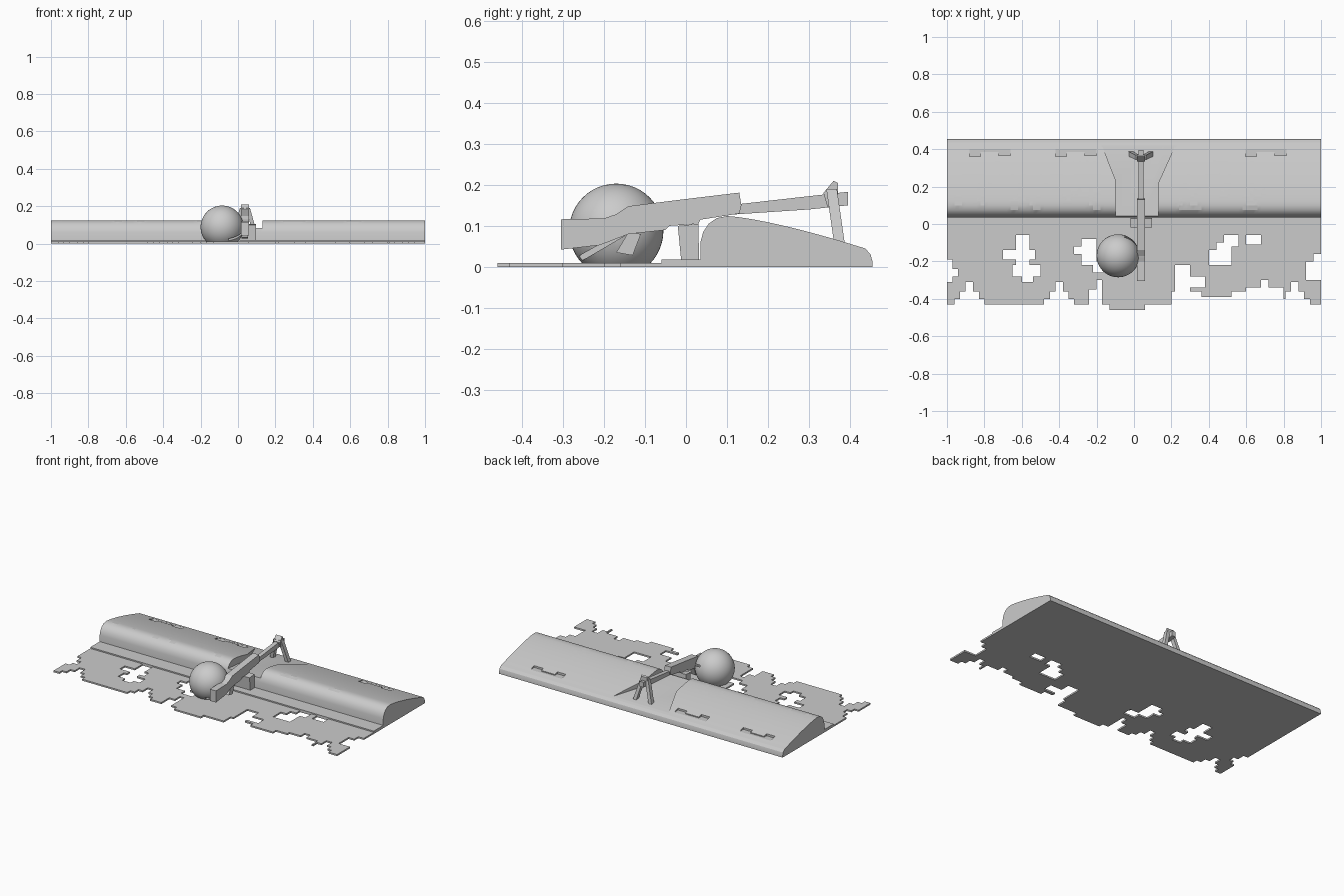
import bpy, bmesh, math, random
from mathutils import Vector

random.seed(4)
old = bpy.data.objects.get("Cube")
if old:
    bpy.data.objects.remove(old, do_unlink=True)

grey = bpy.data.materials.new("plain grey")
grey.use_nodes = True
grey.diffuse_color = (0.6, 0.6, 0.6, 1)
grey.node_tree.nodes["Principled BSDF"].inputs["Base Color"].default_value = (0.6, 0.6, 0.6, 1)


def finish(bm, name):
    bmesh.ops.recalc_face_normals(bm, faces=bm.faces)
    mesh = bpy.data.meshes.new(name)
    bm.to_mesh(mesh)
    bm.free()
    mesh.materials.append(grey)
    ob = bpy.data.objects.new(name, mesh)
    bpy.context.collection.objects.link(ob)
    return ob


def prism(name, points, offset):
    """Closed solid: a flat outline pushed along an offset."""
    bm = bmesh.new()
    face = bm.faces.new([bm.verts.new(p) for p in points])
    new = bmesh.ops.extrude_face_region(bm, geom=[face])["geom"]
    bmesh.ops.translate(bm, vec=offset, verts=[v for v in new if isinstance(v, bmesh.types.BMVert)])
    return finish(bm, name)


def side_prism(name, outline, x0, x1):
    return prism(name, [(x0, y, z) for y, z in outline], (x1 - x0, 0, 0))


def box(name, x0, x1, y0, y1, z0, z1):
    return side_prism(name, [(y0, z0), (y1, z0), (y1, z1), (y0, z1)], x0, x1)


def strut(name, start, end, wide, deep):
    """Rectangular bar between two points, deep along y."""
    a, b = Vector(start), Vector(end)
    dx, dy = Vector((wide / 2, 0, 0)), Vector((0, deep / 2, 0))
    return prism(name, [a - dx - dy, a + dx - dy, a + dx + dy, a - dx + dy], b - a)


def cut(ob, cutter):
    mod = ob.modifiers.new("cut", "BOOLEAN")
    mod.operation, mod.solver, mod.object = "DIFFERENCE", "EXACT", cutter
    bpy.context.view_layer.objects.active = ob
    bpy.ops.object.modifier_apply(modifier=mod.name)
    bpy.data.objects.remove(cutter, do_unlink=True)


def smooth(ob, angle):
    bpy.ops.object.select_all(action="DESELECT")
    ob.select_set(True)
    bpy.context.view_layer.objects.active = ob
    bpy.ops.object.shade_smooth_by_angle(angle=math.radians(angle))


# Ragged ground sheet: square cells, minus rectangular bites (hundredths; y counted forward)
bites = [(-100, -97, 19, 31), (-100, -94, 24, 28), (92, 100, 20, 30), (96, 100, 16, 30),
         (-63, -56, 6, 28), (-70, -53, 14, 19), (-65, -50, 22, 28), (-60, -54, 28, 31),
         (-28, -20, 8, 22), (-32, -20, 12, 16), (-22, -14, 20, 26),
         (-24, -17, 35, 46), (-20, -17, 30, 46), (20, 36, 36, 46), (22, 30, 22, 36),
         (30, 38, 28, 34), (34, 52, 39, 46), (52, 60, 36, 46), (60, 80, 34, 46),
         (68, 72, 30, 34), (44, 52, 10, 22), (40, 50, 14, 22), (48, 56, 6, 12), (60, 68, 6, 11),
         (-100, -13, 43, 46), (6, 100, 43, 46)]
for c in (-88, -40, 86):
    bites += [(c - 8, c + 8, 40, 46), (c - 5, c + 5, 36, 46), (c - 2, c + 2, 31, 46)]


def solid(x, y):
    return not any(a < x < b and c < y < d for a, b, c, d in bites)


bm = bmesh.new()
for row in range(51):
    for col in range(200):
        x, y = col - 100, row - 5
        if solid(x + 0.5, y + 0.5):
            bm.faces.new([bm.verts.new(((x + i) / 100, -(y + j) / 100, 0))
                          for i, j in ((0, 0), (1, 0), (1, 1), (0, 1))])
bmesh.ops.remove_doubles(bm, verts=bm.verts, dist=0.001)
bmesh.ops.dissolve_limit(bm, angle_limit=0.01, verts=bm.verts, edges=bm.edges)
new = bmesh.ops.extrude_face_region(bm, geom=bm.faces[:])["geom"]
bmesh.ops.translate(bm, vec=(0, 0, 0.01), verts=[v for v in new if isinstance(v, bmesh.types.BMVert)])
finish(bm, "ground_sheet")
box("ground_step", -1, 1, -0.06, 0.05, 0, 0.018)

# Rounded bank: swept profile with sunken ragged patches
profile = [(0.035, 0), (0.035, 0.06), (0.042, 0.085), (0.055, 0.105), (0.075, 0.119), (0.1, 0.124)]
for i in range(1, 15):
    t = i / 14
    profile.append((0.1 + 0.32 * t, 0.124 - 0.074 * t ** 1.35))
profile += [(0.437, 0.045), (0.45, 0.03), (0.455, 0.012), (0.455, 0)]
COLS = 100
bm = bmesh.new()
rows = [[bm.verts.new((-1 + 2 * c / COLS, y, z)) for c in range(COLS + 1)] for y, z in profile]
cells = {}
for r in range(len(rows) - 1):
    for c in range(COLS):
        cells[r, c] = bm.faces.new([rows[r][c], rows[r][c + 1], rows[r + 1][c + 1], rows[r + 1][c]])
bm.faces.new([row[0] for row in rows])
bm.faces.new([row[-1] for row in rows])
for c in range(COLS):
    bm.faces.new([rows[-1][c], rows[-1][c + 1], rows[0][c + 1], rows[0][c]])
bmesh.ops.recalc_face_normals(bm, faces=bm.faces)
bm.normal_update()
chosen = set()
for patch in range(52):
    r, c = random.randint(4, 14), random.randint(2, COLS - 3)
    for step in range(9):
        if 4 <= r <= 15 and 1 < c < COLS - 2 and not 40 < c < 62:
            chosen.add((r, c))
        if random.random() < 0.6:
            c += random.choice((-1, 1))
        else:
            r += random.choice((-1, 1))
new = bmesh.ops.extrude_face_region(bm, geom=[cells[k] for k in sorted(chosen)])["geom"]
inward = {v: -v.normal.copy() for v in new if isinstance(v, bmesh.types.BMVert)}
bm.normal_update()
for v in inward:
    n = sum((f.normal for f in v.link_faces if f in new), Vector())
    v.co -= n.normalized() * 0.007
bank = finish(bm, "bank")

# Flared gap through the bank, with a sloping floor
plan = [(-0.1, 0), (0.13, 0), (0.13, 0.22), (0.225, 0.43), (-0.175, 0.43), (-0.1, 0.24)]
cut(bank, prism("gap_cutter", [(x, y, 0.088 - 0.09 * y) for x, y in plan], (0, 0, 0.2)))

# Stepped terraces at the rear of the bank
for x in (-0.88, -0.42, 0.595):
    terrace = [(0, 0.36), (0.06, 0.36), (0.06, 0.385), (0.155, 0.385), (0.155, 0.365),
               (0.22, 0.365), (0.22, 0.402), (0, 0.402)]
    cut(bank, prism("terrace_cutter", [(x + a, y, 0.055) for a, y in terrace], (0, 0, 0.1)))
smooth(bank, 25)

# Ball resting on the sheet, with a flat base and a slanting groove
bm = bmesh.new()
bmesh.ops.create_uvsphere(bm, u_segments=48, v_segments=24, radius=0.115)
bmesh.ops.translate(bm, vec=(-0.085, -0.17, 0.088), verts=bm.verts)
cutaway = bmesh.ops.bisect_plane(bm, geom=bm.verts[:] + bm.edges[:] + bm.faces[:],
                                 plane_co=(0, 0, 0.005), plane_no=(0, 0, -1), clear_outer=True)
bmesh.ops.contextual_create(bm, geom=[e for e in cutaway["geom_cut"] if isinstance(e, bmesh.types.BMEdge)])
ball = finish(bm, "ball")
cut(ball, side_prism("groove_cutter", [(-0.3, -0.012), (-0.04, 0.14), (-0.04, 0.152), (-0.3, 0.004)],
                     -0.05, 0.1))
smooth(ball, 30)

# Long arm: rear block, body, thin forward bar and grip
side_prism("arm_rear", [(-0.305, 0.042), (-0.21, 0.053), (-0.14, 0.08), (-0.05, 0.09), (-0.04, 0.1),
                        (-0.13, 0.14), (-0.18, 0.125), (-0.2, 0.118), (-0.305, 0.116)], 0.015, 0.058)
side_prism("arm_body", [(-0.15, 0.085), (-0.05, 0.09), (-0.04, 0.1), (0.03, 0.105), (0.035, 0.115),
                        (0.13, 0.13), (0.135, 0.15), (0.13, 0.181), (-0.02, 0.163), (-0.14, 0.148),
                        (-0.18, 0.122)], 0.015, 0.058)
side_prism("arm_bar", [(0.12, 0.128), (0.3, 0.14), (0.395, 0.15), (0.395, 0.183), (0.12, 0.152)],
           0.023, 0.05)
side_prism("grip", [(-0.17, 0.035), (-0.13, 0.028), (-0.11, 0.08), (-0.14, 0.085)], 0.02, 0.053)
side_prism("support_block", [(-0.012, 0.018), (0.032, 0.018), (0.03, 0.105), (-0.02, 0.1)], -0.02, 0.095)

# Splayed two-legged stand
side_prism("stand_head", [(0.335, 0.18), (0.36, 0.21), (0.37, 0.205), (0.37, 0.15), (0.345, 0.145)],
           0.015, 0.06)
for side, name in ((-1, "right_leg"), (1, "left_leg")):
    strut(name, (0.037 + side * 0.016, 0.355, 0.19), (0.037 + side * 0.055, 0.375, 0.05), 0.022, 0.026)
